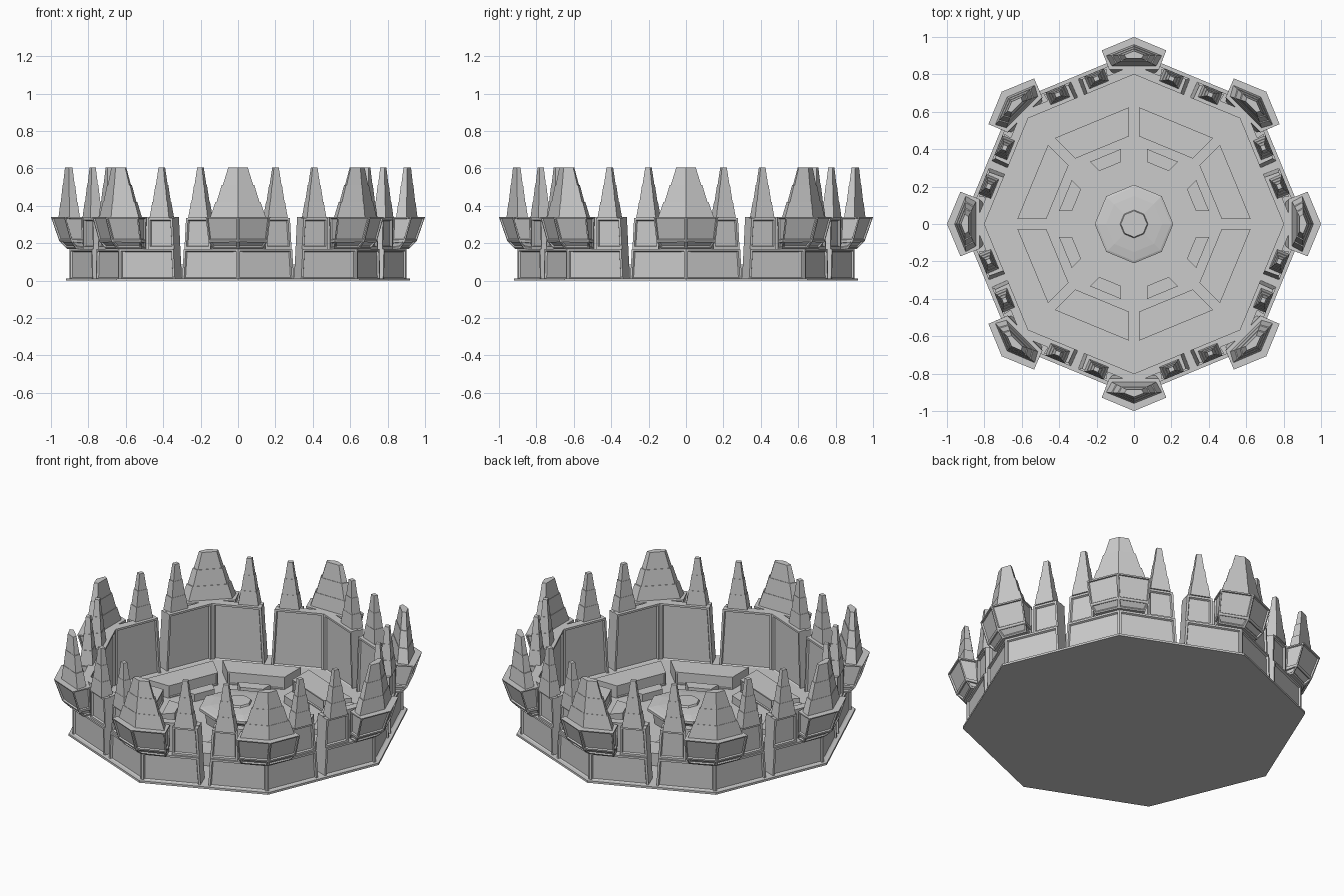
import bpy, bmesh, math
from mathutils import Matrix

if "Cube" in bpy.data.objects:
    bpy.data.objects.remove(bpy.data.objects["Cube"])

S, C = math.sin(math.pi / 8), math.cos(math.pi / 8)


def loft(bm, rings, panels=(), frame=0.016, depth=0.01):
    """Join equal-sized rings of points into a solid; listed sides get recessed panels."""
    vs = [[bm.verts.new(p) for p in ring] for ring in rings]
    n, faces, picked = len(vs[0]), [], []
    for a, b in zip(vs, vs[1:]):
        for i in range(n):
            j = (i + 1) % n
            f = bm.faces.new((a[i], a[j], b[j], b[i]))
            faces.append(f)
            if i in panels:
                picked.append(f)
    faces += [bm.faces.new(vs[0][::-1]), bm.faces.new(vs[-1])]
    bmesh.ops.recalc_face_normals(bm, faces=faces)
    if picked:
        bmesh.ops.inset_individual(bm, faces=picked, thickness=frame, depth=0)
        bmesh.ops.inset_individual(bm, faces=picked, thickness=frame * 0.4, depth=-depth)


def wall_pt(r, f, z, s):
    """Point on an octagon edge: f = 0 at the corner, 1 at the edge middle."""
    return (s * f * S * C * r, r - f * S * S * r, z)


def wall_box(bm, r0, r1, f0, z0, z1, s, panels):
    def gap(z):
        return 0.94 - 0.17 * z
    loft(bm, [[wall_pt(r0, f0, z, s), wall_pt(r0, gap(z), z, s),
               wall_pt(r1, gap(z), z, s), wall_pt(r1, f0, z, s)]
              for z in (z0, z1)], panels)


def repeat(name, bm, count=8, offset=0.0):
    me = bpy.data.meshes.new(name)
    bm.to_mesh(me)
    bm.free()
    for k in range(count):
        ob = bpy.data.objects.new(f"{name}_{k + 1}", me)
        ob.rotation_euler.z = k * math.pi / 4 + offset
        bpy.context.collection.objects.link(ob)


def octagon(r, z):
    return [(r * math.cos(i * math.pi / 4), r * math.sin(i * math.pi / 4), z) for i in range(8)]


# Wall halves either side of each corner, with open slits at the edge middles
bm = bmesh.new()
for s in (-1, 1):
    wall_box(bm, 0.90, 0.82, 0.0, 0.0, 0.17, s, (0,))
    wall_box(bm, 0.85, 0.82, 0.0, 0.17, 0.34, s, ())
    wall_box(bm, 0.89, 0.85, 0.47, 0.17, 0.335, s, (0,))
    wall_box(bm, 0.82, 0.80, 0.0, 0.0, 0.34, s, (2,))
repeat("wall", bm)

# Stepped tier heights and their taper (0 = base, 1 = tip)
TIERS = [(0.335, 0.0), (0.42, 0.30), (0.42, 0.36), (0.51, 0.64), (0.51, 0.70), (0.605, 1.0)]

# Small stepped spires on the wall tops
bm = bmesh.new()
for s in (-1, 1):
    cx, cy, _ = wall_pt(0.86, 0.66, 0, s)
    rings = []
    for z, t in TIERS:
        a, b = 0.056 - 0.042 * t, 0.036 - 0.024 * t
        ring = []
        for u, v in ((-a, -b), (a, -b), (a, b), (-a, b)):
            ring.append((cx + u * C + s * v * S, cy - s * u * S + v * C, z))
        rings.append(ring)
    loft(bm, rings)
repeat("small_spire", bm)


def bay_ring(tip, wx, wy, bx, by, z):
    return [(bx, by, z), (wx, wy, z), (0, tip, z), (-wx, wy, z), (-bx, by, z)]


# Overhanging bays at the corners
bm = bmesh.new()
loft(bm, [bay_ring(0.915, 0.135, 0.865, 0.115, 0.81, 0.17),
          bay_ring(0.955, 0.158, 0.892, 0.125, 0.82, 0.21),
          bay_ring(1.0, 0.173, 0.928, 0.132, 0.825, 0.34)], (0, 1, 2, 3), 0.011, 0.008)
repeat("corner_bay", bm)

# Large stepped spires on the bays
bm = bmesh.new()
loft(bm, [bay_ring(0.96 - 0.035 * t, 0.15 - 0.098 * t, 0.90 + 0.005 * t,
                   0.12 - 0.08 * t, 0.845 + 0.04 * t, z) for z, t in TIERS])
repeat("corner_spire", bm)


def sector(r, side, z):
    w = S * r - side
    return [(w, C * r, z), (-w, C * r, z)]


def block(bm, r_out, r_in, side, z0, z1, panels=()):
    loft(bm, [sector(r_out, side, z) + sector(r_in, side, z)[::-1] for z in (z0, z1)],
         panels, 0.01, 0.006)


# Outer benches and inner seats, one per octagon side
bm = bmesh.new()
block(bm, 0.635, 0.48, 0.028, 0.01, 0.085, (2,))
repeat("bench", bm, 8, math.pi / 8)
bm = bmesh.new()
block(bm, 0.43, 0.36, 0.075, 0.01, 0.055)
repeat("seat", bm, 8, math.pi / 8)

# Base slab
bm = bmesh.new()
loft(bm, [octagon(0.92, 0.0), octagon(0.92, 0.012)])
repeat("floor", bm, 1)

# Central table with raised rim, sloping top and small hub
bm = bmesh.new()
loft(bm, [octagon(0.17, 0.01), octagon(0.18, 0.07), octagon(0.21, 0.09), octagon(0.21, 0.105),
          octagon(0.198, 0.11), octagon(0.15, 0.118), octagon(0.075, 0.125),
          octagon(0.07, 0.135)])
repeat("table", bm, 1)
